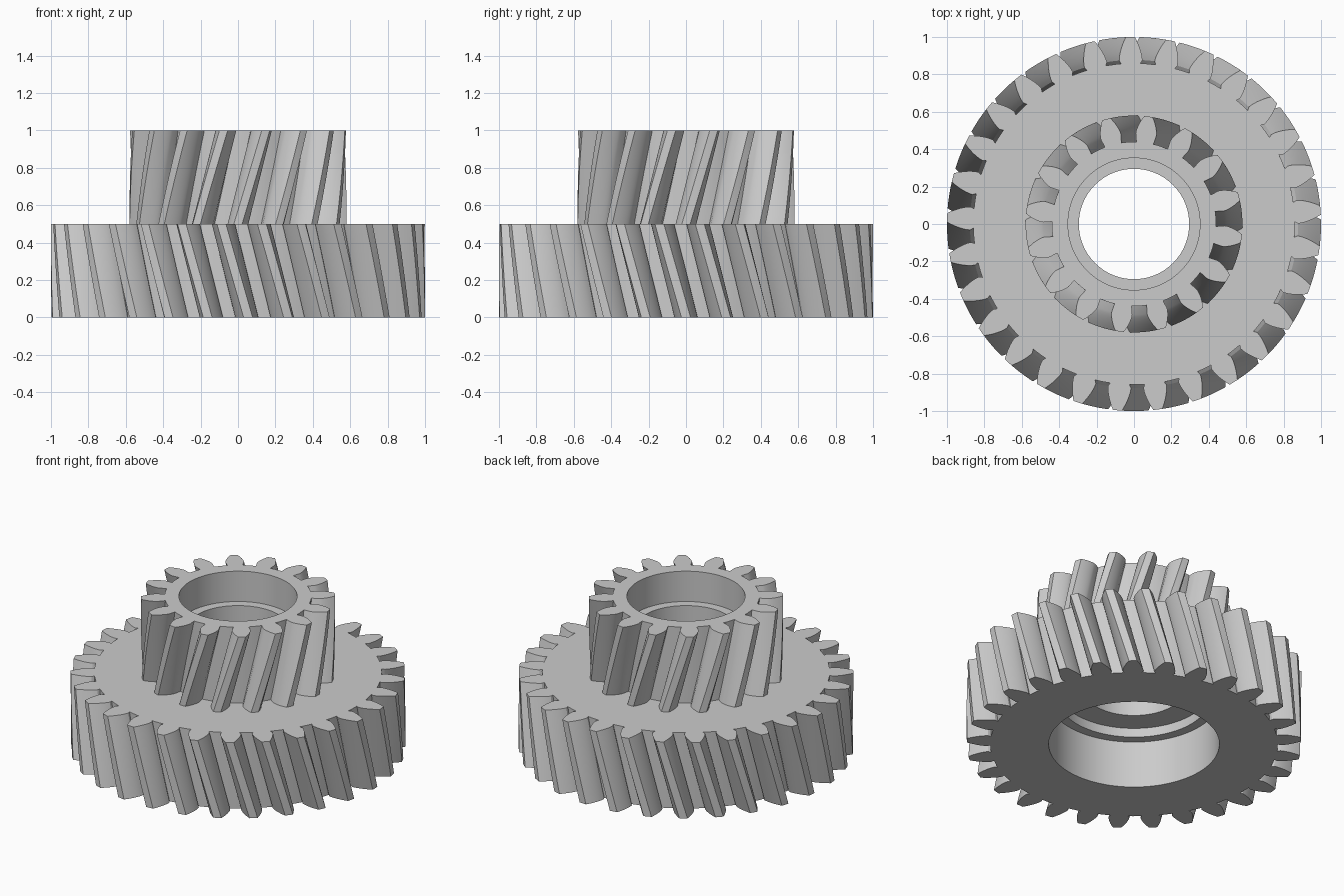
import bpy, bmesh
from math import pi, sin, cos, tan, acos, atan, radians

cube = bpy.data.objects.get("Cube")
if cube:
    bpy.data.objects.remove(cube, do_unlink=True)

HELIX = radians(15)
MODULE = 0.06245
PRESSURE = atan(tan(radians(20)) / cos(HELIX))


def inv(a):
    return tan(a) - a


def pitch_radius(teeth):
    return teeth * MODULE / (2 * cos(HELIX))


def gear_profile(teeth):
    """Polar outline (radius, angle) of an involute gear, one tooth centred on angle 0."""
    pitch = pitch_radius(teeth)
    base, tip, root = pitch * cos(PRESSURE), pitch + MODULE, pitch - 1.25 * MODULE

    def half_width(r):
        w = pi / (2 * teeth) + inv(PRESSURE)
        if r < base:  # slight undercut below the base circle
            return w - 0.01 * (base - r) / (base - root)
        return w - inv(acos(base / r))

    steps = 7
    radii = [root] + [base + (tip - base) * i / steps for i in range(steps + 1)]
    flank = [(r, half_width(r)) for r in radii]
    h_tip, h_root = flank[-1][1], flank[0][1]
    gap = 2 * pi / teeth - 2 * h_root
    tooth = [(r, -a) for r, a in flank]
    tooth += [(tip, h_tip * t) for t in (-0.33, 0.33)]
    tooth += flank[::-1]
    tooth += [(root, h_root + gap * t) for t in (0.33, 0.67)]
    return [(r, a + 2 * pi * k / teeth) for k in range(teeth) for r, a in tooth]


def add_ring(bm, polar, z, turn=0.0):
    return [bm.verts.new((r * cos(a + turn), r * sin(a + turn), z)) for r, a in polar]


def skin(bm, rings):
    """Join successive rings with quads."""
    for lo, hi in zip(rings, rings[1:]):
        n = len(lo)
        for i in range(n):
            j = (i + 1) % n
            bm.faces.new((lo[i], lo[j], hi[j], hi[i]))


def helical_wall(bm, teeth, z0, z1, hand, layers=8):
    profile = gear_profile(teeth)
    twist = hand * (z1 - z0) * tan(HELIX) / pitch_radius(teeth)
    rings = [add_ring(bm, profile, z0 + (z1 - z0) * i / layers, twist * i / layers)
             for i in range(layers + 1)]
    skin(bm, rings)
    return rings[0], rings[-1]


def cap(bm, outer, inner):
    """Flat face between two closed loops."""
    edges = [bm.edges.get((loop[i - 1], loop[i]))
             for loop in (outer, inner) for i in range(len(loop))]
    bmesh.ops.triangle_fill(bm, use_beauty=True, edges=edges, normal=(0, 0, 1))


bm = bmesh.new()

# Toothed walls of the wheel and the pinion, with opposite hands
wheel_bottom, wheel_top = helical_wall(bm, 29, 0.0, 0.5, -1)
pinion_bottom, pinion_top = helical_wall(bm, 16, 0.5, 1.0, 1)

# Stepped bore through both
SEGMENTS = 96
bore = [(0.51, 0), (0.51, 0.31), (0.45, 0.31), (0.45, 0.37),
        (0.295, 0.37), (0.295, 0.8), (0.353, 0.8), (0.353, 1)]
bore_rings = [add_ring(bm, [(r, 2 * pi * k / SEGMENTS) for k in range(SEGMENTS)], z)
              for r, z in bore]
skin(bm, bore_rings)

# Flat end faces and shoulder
cap(bm, wheel_bottom, bore_rings[0])
cap(bm, wheel_top, pinion_bottom)
cap(bm, pinion_top, bore_rings[-1])
bmesh.ops.recalc_face_normals(bm, faces=bm.faces)

mesh = bpy.data.meshes.new("double_helical_gear")
bm.to_mesh(mesh)
bm.free()
gear = bpy.data.objects.new("double_helical_gear", mesh)
bpy.context.scene.collection.objects.link(gear)

# Plain grey metal
grey = bpy.data.materials.new("light_grey")
grey.use_nodes = True
grey.diffuse_color = (0.6, 0.6, 0.6, 1)
grey.node_tree.nodes["Principled BSDF"].inputs["Base Color"].default_value = (0.6, 0.6, 0.6, 1)
mesh.materials.append(grey)

# Smooth flanks and bore, sharp edges kept
bpy.ops.object.select_all(action="DESELECT")
gear.select_set(True)
bpy.context.view_layer.objects.active = gear
bpy.ops.object.shade_smooth_by_angle(angle=radians(30))
